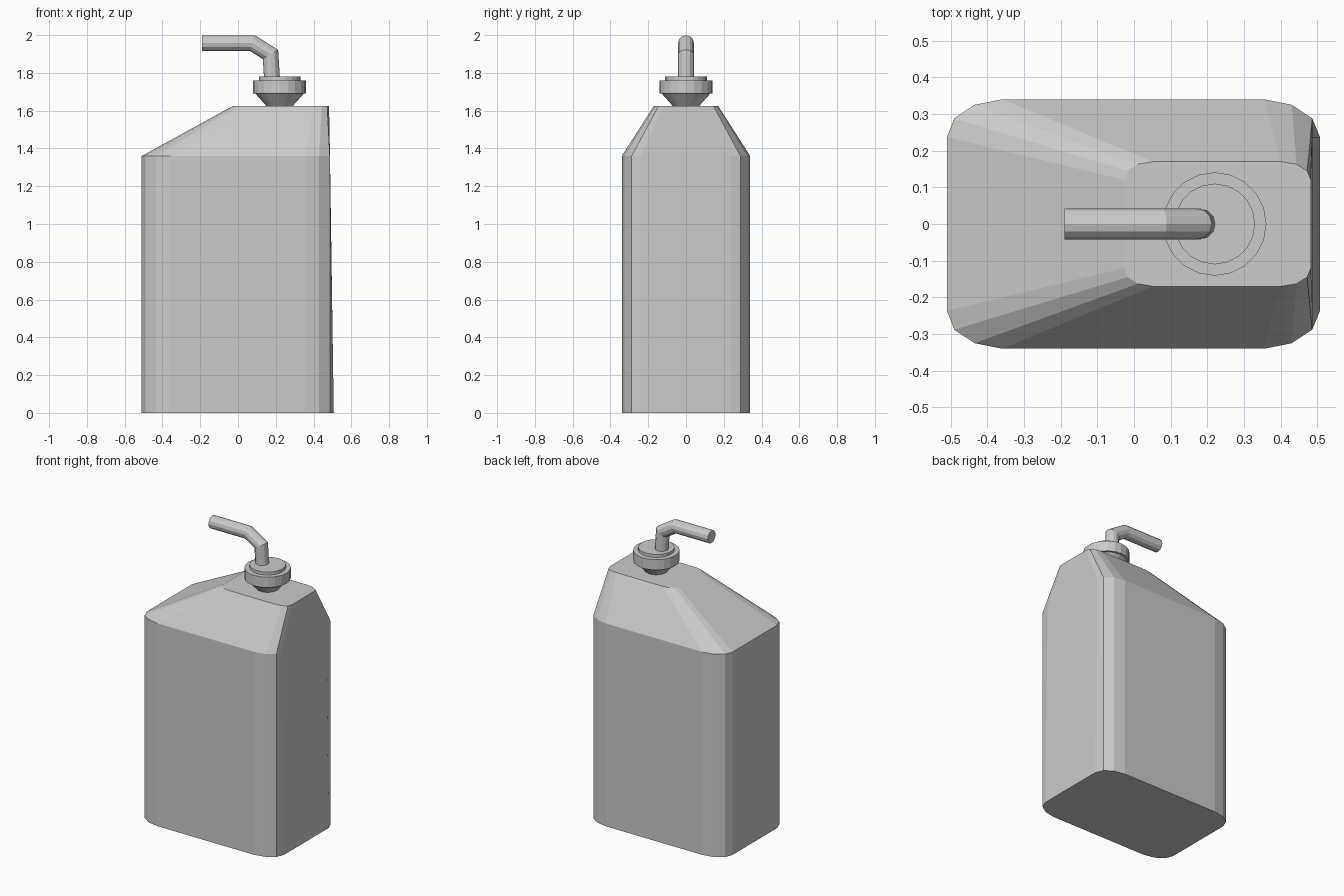
import bpy, bmesh, math
from mathutils import Vector

if "Cube" in bpy.data.objects:
    bpy.data.objects.remove(bpy.data.objects["Cube"])


def loft(name, rings):
    """Skin equal-length rings of points and cap both ends."""
    bm = bmesh.new()
    loops = [[bm.verts.new(p) for p in ring] for ring in rings]
    n = len(loops[0])
    for a, b in zip(loops, loops[1:]):
        for i in range(n):
            j = (i + 1) % n
            bm.faces.new((a[i], a[j], b[j], b[i]))
    bm.faces.new(loops[0])
    bm.faces.new(loops[-1])
    bmesh.ops.recalc_face_normals(bm, faces=bm.faces)
    mesh = bpy.data.meshes.new(name)
    bm.to_mesh(mesh)
    bm.free()
    obj = bpy.data.objects.new(name, mesh)
    bpy.context.collection.objects.link(obj)
    return obj


def outline(half, z):
    """Mirror a half outline (x, y) across y = 0."""
    pts = half + [(x, -y) for x, y in reversed(half)]
    return [(x, y, z) for x, y in pts]


# Bottle body: rounded base, flat-backed shoulder, offset top
side = [(-.51, .237), (-.49, .288), (-.435, .325), (-.36, .34),
        (.355, .34), (.43, .325)]
base = side + [(.486, .288), (.507, .237)]
shoulder = side + [(.486, .288), (.487, .237)]
top = [(-.027, .12), (-.018, .145), (.01, .163), (.052, .17),
       (.40, .17), (.443, .163), (.472, .145), (.482, .12)]
loft("bottle_body", [outline(base, 0), outline(shoulder, 1.36), outline(top, 1.625)])

# Pump collar: turned profile of (radius, height)
profile = [(.07, 1.61), (.07, 1.625), (.128, 1.69), (.141, 1.69),
           (.141, 1.76), (.11, 1.76), (.11, 1.78)]
SIDES = 20
loft("pump_collar", [[(.22 + r * math.cos(math.tau * i / SIDES),
                       r * math.sin(math.tau * i / SIDES), z)
                      for i in range(SIDES)] for r, z in profile])

# Bent spout: tube with mitred joints
path = [Vector(p) for p in [(.18, 0, 1.77), (.172, 0, 1.898),
                            (.077, 0, 1.957), (-.19, 0, 1.957)]]
R, Y = .042, Vector((0, 1, 0))
rings = []
for k, p in enumerate(path):
    d_in = (p - path[max(k - 1, 0)]).normalized()
    d_out = (path[min(k + 1, len(path) - 1)] - p).normalized()
    tangent = (d_in + d_out).normalized()
    miter = tangent.dot(d_out if k == 0 else d_in)
    normal = Y.cross(tangent) * (R / miter)
    rings.append([p + normal * math.cos(math.tau * i / 12) + Y * R * math.sin(math.tau * i / 12)
                  for i in range(12)])
loft("spout", rings)
